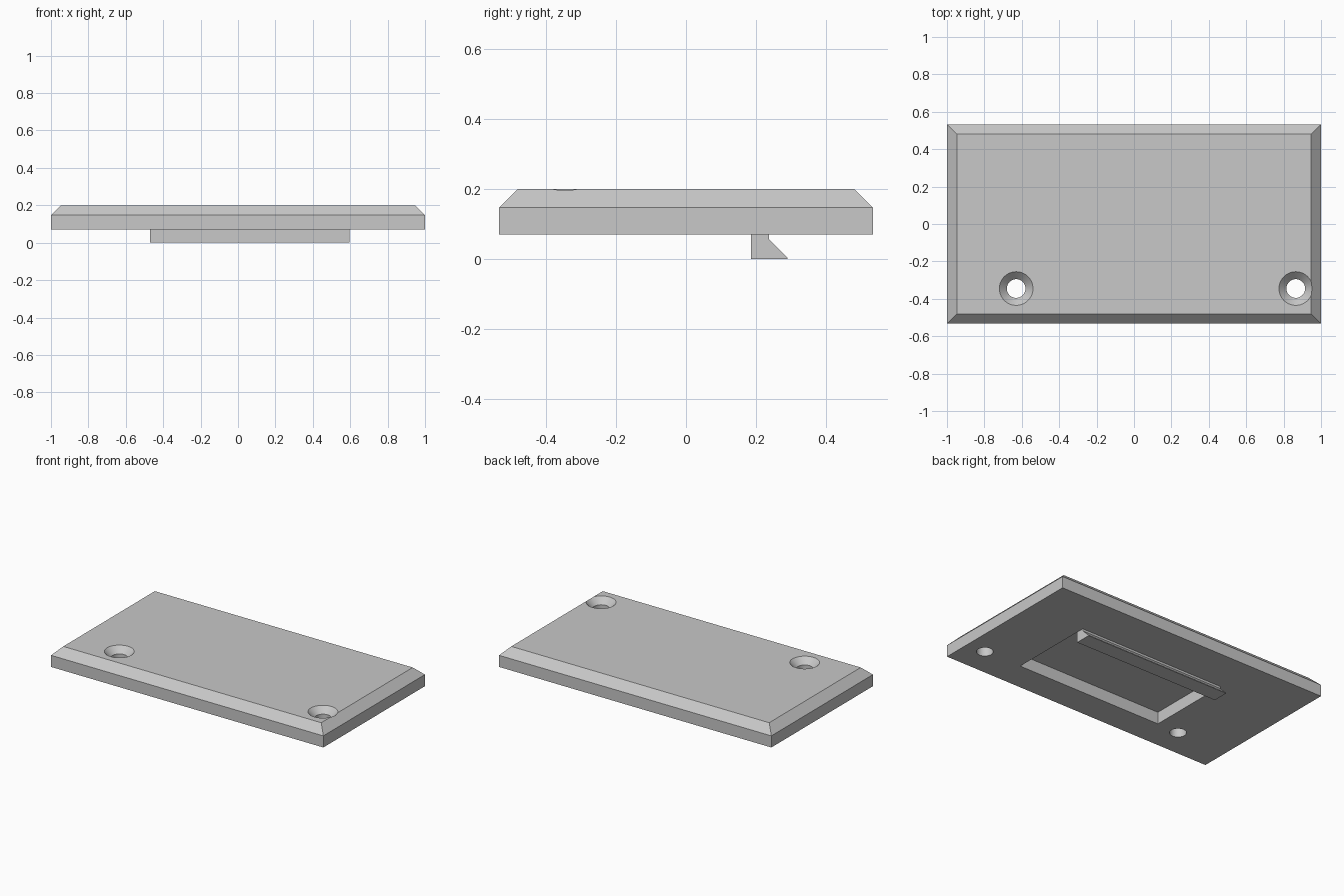
import bpy, bmesh, math

cube = bpy.data.objects.get("Cube")
if cube:
    bpy.data.objects.remove(cube, do_unlink=True)

# Plain grey plastic
grey = bpy.data.materials.new("light grey")
grey.use_nodes = True
colour = (0.58, 0.58, 0.58, 1)
grey.diffuse_color = colour
grey.node_tree.nodes["Principled BSDF"].inputs["Base Color"].default_value = colour

BOTTOM, SHOULDER, TOP = 0.07, 0.147, 0.2
HALF_X, HALF_Y, CHAMFER = 1.0, 0.533, 0.053
LEFT, RIGHT = 0.595, -0.47          # shared span of the hook and the pocket
HOOK_Y = 0.185


def loft(name, rings):
    """Skin a stack of equal-sized point rings and cap both ends."""
    bm = bmesh.new()
    loops = [[bm.verts.new(p) for p in ring] for ring in rings]
    for a, b in zip(loops, loops[1:]):
        for i in range(len(a)):
            j = (i + 1) % len(a)
            bm.faces.new((a[i], a[j], b[j], b[i]))
    bm.faces.new(loops[0])
    bm.faces.new(loops[-1])
    bmesh.ops.recalc_face_normals(bm, faces=bm.faces)
    mesh = bpy.data.meshes.new(name)
    bm.to_mesh(mesh)
    bm.free()
    mesh.materials.append(grey)
    obj = bpy.data.objects.new(name, mesh)
    bpy.context.collection.objects.link(obj)
    return obj


def rectangle(x0, x1, y0, y1, z):
    return [(x0, y0, z), (x1, y0, z), (x1, y1, z), (x0, y1, z)]


def circle(x, y, z, r, n=48):
    return [(x + r * math.cos(math.tau * i / n),
             y + r * math.sin(math.tau * i / n), z) for i in range(n)]


def cut(target, cutter):
    cutter.hide_render = True
    mod = target.modifiers.new("cut", 'BOOLEAN')
    mod.operation, mod.solver, mod.object = 'DIFFERENCE', 'EXACT', cutter
    bpy.context.view_layer.objects.active = target
    bpy.ops.object.modifier_apply(modifier=mod.name)
    bpy.data.objects.remove(cutter, do_unlink=True)


# Cover plate with a chamfered upper rim
plate = loft("cover_plate", [
    rectangle(-HALF_X + inset, HALF_X - inset, -HALF_Y + inset, HALF_Y - inset, z)
    for z, inset in ((BOTTOM, 0), (SHOULDER, 0), (TOP, CHAMFER))])

# Rectangular pocket in the underside
cut(plate, loft("pocket_cutter", [
    rectangle(RIGHT, LEFT, -0.34, HOOK_Y, z) for z in (0, SHOULDER + 0.002)]))

# Countersunk screw holes
for x in (-0.63, 0.865):
    cut(plate, loft("screw_hole_cutter", [
        circle(x, -0.345, z, r) for z, r in
        ((0, 0.05), (TOP - 0.04, 0.05), (TOP, 0.09), (TOP + 0.1, 0.09))]))

# Latch hook under the rear of the plate
profile = [(HOOK_Y, 0), (0.29, 0), (0.29, 0.003), (0.237, 0.056),
           (0.237, BOTTOM), (HOOK_Y, BOTTOM)]
hook = loft("latch_hook", [[(x, y, z) for y, z in profile] for x in (RIGHT, LEFT)])

# Smooth only the round hole walls
bpy.ops.object.select_all(action='DESELECT')
plate.select_set(True)
bpy.context.view_layer.objects.active = plate
bpy.ops.object.shade_smooth_by_angle(angle=math.radians(25))
